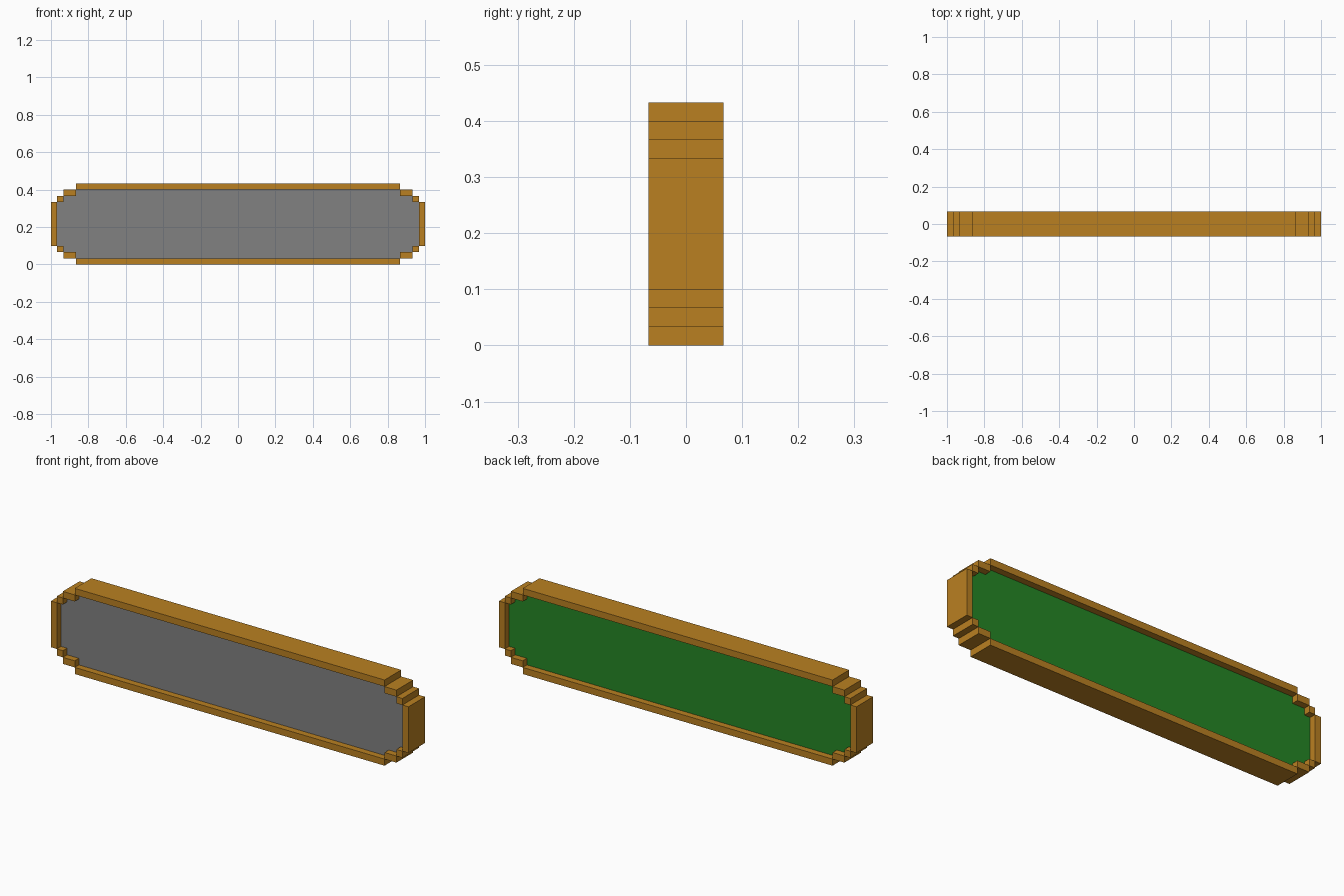
import bpy, bmesh

if "Cube" in bpy.data.objects:
    bpy.data.objects.remove(bpy.data.objects["Cube"])

U = 1 / 30            # grid unit of the blocky design
TOP = 13              # height in units


def material(name, rgb):
    m = bpy.data.materials.new(name)
    m.diffuse_color = (*rgb, 1)
    m.use_nodes = True
    m.node_tree.nodes["Principled BSDF"].inputs["Base Color"].default_value = m.diffuse_color
    return m


gold = material("golden_frame", (0.49, 0.216, 0.0155))
grey = material("grey_front", (0.22, 0.22, 0.22))
green = material("green_back", (0.0185, 0.235, 0.0185))


def finish(name, bm, mats):
    bmesh.ops.recalc_face_normals(bm, faces=bm.faces)
    if len(mats) > 1:   # back-facing faces take the second colour
        for f in bm.faces:
            f.material_index = 1 if f.normal.y > 0.5 else 0
    me = bpy.data.meshes.new(name)
    bm.to_mesh(me)
    bm.free()
    for m in mats:
        me.materials.append(m)
    ob = bpy.data.objects.new(name, me)
    bpy.context.collection.objects.link(ob)


def prism(name, outline, half_depth, mats):
    """Extrude an x-z outline (in units) symmetrically along y."""
    bm = bmesh.new()
    face = bm.faces.new([bm.verts.new((x * U, -half_depth * U, z * U)) for x, z in outline])
    ext = bmesh.ops.extrude_face_region(bm, geom=[face])["geom"]
    moved = [v for v in ext if isinstance(v, bmesh.types.BMVert)]
    bmesh.ops.translate(bm, verts=moved, vec=(0, 2 * half_depth * U, 0))
    finish(name, bm, mats)


def bar(name, x0, x1, z0, z1):
    prism(name, [(x0, z0), (x1, z0), (x1, z1), (x0, z1)], 2, [gold])


# Frame rails
bar("top_rail", -26, 26, 12, 13)
bar("bottom_rail", -26, 26, 0, 1)

# Ends and stepped corner blocks, mirrored left/right and top/bottom
for side, s in (("right", 1), ("left", -1)):
    def mirrored(name, x0, x1, z0, z1):
        bar(f"{side}_{name}", *sorted((s * x0, s * x1)), z0, z1)
    mirrored("end_rail", 29, 30, 3, 10)
    for x0, x1, z, label in ((26, 28, 1, "wide_step"), (28, 29, 2, "small_step")):
        mirrored("lower_" + label, x0, x1, z, z + 1)
        mirrored("upper_" + label, x0, x1, TOP - z - 1, TOP - z)

# Recessed stepped panel: grey in front, green behind
quarter = [(29, 10), (28, 10), (28, 11), (26, 11), (26, 12)]
upper = quarter + [(-x, z) for x, z in reversed(quarter)]
outline = upper + [(x, TOP - z) for x, z in reversed(upper)]
prism("panel", outline, 1, [grey, green])
